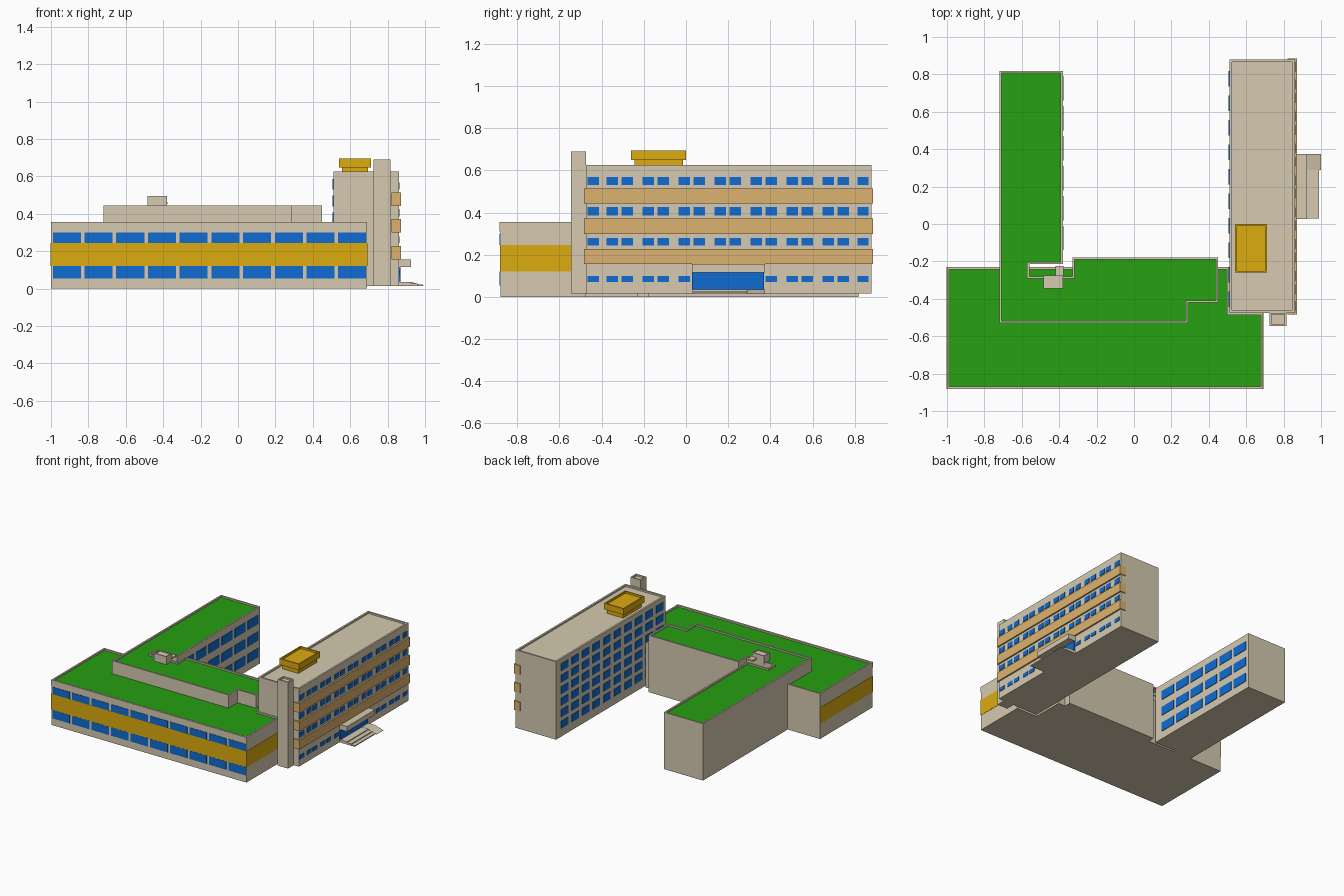
import bpy, bmesh

if "Cube" in bpy.data.objects:
    bpy.data.objects.remove(bpy.data.objects["Cube"])


def material(name, rgb):
    m = bpy.data.materials.new(name)
    m.diffuse_color = (*rgb, 1)
    m.use_nodes = True
    m.node_tree.nodes["Principled BSDF"].inputs["Base Color"].default_value = m.diffuse_color
    return m


TAN = material("tan_wall", (0.67, 0.59, 0.44))
GREEN = material("green_roof", (0.02, 0.35, 0.006))
BLUE = material("blue_glass", (0.005, 0.15, 0.65))
YELLOW = material("yellow_panel", (0.72, 0.41, 0.005))
ORANGE = material("orange_band", (0.72, 0.45, 0.16))


def finish(name, bm, *mats):
    bmesh.ops.recalc_face_normals(bm, faces=bm.faces)
    me = bpy.data.meshes.new(name)
    bm.to_mesh(me)
    bm.free()
    for m in mats:
        me.materials.append(m)
    ob = bpy.data.objects.new(name, me)
    bpy.context.collection.objects.link(ob)
    return ob


def boxes(name, items, mat):
    """Several boxes in one object, each (x0, x1, y0, y1, z0, z1)."""
    bm = bmesh.new()
    for x0, x1, y0, y1, z0, z1 in items:
        vs = bmesh.ops.create_cube(bm, size=1)["verts"]
        for v in vs:
            v.co.x = x1 if v.co.x > 0 else x0
            v.co.y = y1 if v.co.y > 0 else y0
            v.co.z = z1 if v.co.z > 0 else z0
    return finish(name, bm, mat)


def block(name, outline, z0, z1, wall, roof, rim=0.012, sink=0.012):
    """Extruded footprint with a raised parapet around a sunken roof."""
    bm = bmesh.new()
    base = bm.faces.new([bm.verts.new((x, y, z0)) for x, y in outline])
    ext = bmesh.ops.extrude_face_region(bm, geom=[base], use_keep_orig=True)["geom"]
    for v in (g for g in ext if isinstance(g, bmesh.types.BMVert)):
        v.co.z = z1
    top = next(g for g in ext if isinstance(g, bmesh.types.BMFace))
    bmesh.ops.recalc_face_normals(bm, faces=bm.faces)
    bmesh.ops.inset_region(bm, faces=[top], thickness=rim, use_even_offset=True)
    ext = bmesh.ops.extrude_face_region(bm, geom=[top])["geom"]
    for v in (g for g in ext if isinstance(g, bmesh.types.BMVert)):
        v.co.z -= sink
    inner = next(g for g in ext if isinstance(g, bmesh.types.BMFace))
    inner.material_index = 1
    if top.is_valid:
        bm.faces.remove(top)
    return finish(name, bm, wall, roof)


def rect(x0, x1, y0, y1):
    return [(x0, y0), (x1, y0), (x1, y1), (x0, y1)]


# Low front block and its yellow band
block("front_block", [(-1, -.88), (.69, -.88), (.69, -.475), (.51, -.475),
                      (.51, -.23), (-1, -.23)], 0, .355, TAN, GREEN)
boxes("front_yellow_band", [(-1, .69, -.882, -.879, .12, .245),
                            (.689, .692, -.882, -.475, .12, .245),
                            (-1.002, -.999, -.882, -.23, .12, .245)], YELLOW)
boxes("front_cornice", [(-1, .69, -.883, -.878, .31, .355)], TAN)
boxes("front_windows", [(-.99 + i * .1695, -.84 + i * .1695, -.883, -.878, z0, z1)
                        for i in range(10) for z0, z1 in ((.055, .12), (.245, .3))], BLUE)

# Middle block with the rear wing
block("middle_block_and_wing",
      [(-.72, -.53), (.29, -.53), (.29, -.42), (.45, -.42), (.45, -.178), (-.33, -.178),
       (-.33, -.28), (-.56, -.28), (-.56, -.215), (-.38, -.215), (-.38, .818), (-.72, .818)],
      0, .445, TAN, GREEN)
boxes("wing_windows", [(-.382, -.376, -.14 + i * .16, -.01 + i * .16, z, z + .07)
                       for i in range(6) for z in (.06, .19, .32)], BLUE)
block("roof_hut", rect(-.485, -.38, -.345, -.275), .43, .495, TAN, TAN, .008, .006)
boxes("hut_ledge", [(-.42, -.376, -.278, -.225, .452, .464)], TAN)

# Tall tower
block("tower", rect(.51, .86, -.475, .88), .015, .625, TAN, TAN, .014, .012)
boxes("tower_bands", [(.82, .872, -.484, .886, z, z + .072)
                      for z in (.156, .299, .442)], ORANGE)

# Tower east windows in pairs, with single ones at both ends
starts = [-.466, .812] + [-.376 + k * .1706 + d for k in range(7) for d in (0, .071)]
rows = ((.07, .1), (.243, .28), (.386, .425), (.53, .568))
boxes("tower_east_windows", [(.858, .864, y, y + .053, z0, z1)
                             for y in starts for z0, z1 in rows
                             if z0 > .1 or not -.03 < y < .37], BLUE)
boxes("tower_west_windows", [(.506, .512, -.445 + i * .131, -.36 + i * .131,
                              .08 + j * .09, .137 + j * .09)
                             for i in range(10) for j in range(6)], BLUE)

# Shaft on the tower's front end
block("stair_shaft", rect(.725, .815, -.545, -.475), .015, .69, TAN, TAN, .01, .012)

# Yellow penthouse on the tower roof
boxes("penthouse_base", [(.555, .695, -.245, -.015, .61, .65)], YELLOW)
block("penthouse_top", rect(.54, .71, -.26, 0), .648, .695, YELLOW, YELLOW, .01, .015)

# Entrance: glass, canopy, steps and side ramp
boxes("entrance_glass", [(.858, .868, .028, .37, .035, .116)], BLUE)
boxes("entrance_canopy", [(.858, .925, .028, .374, .115, .155)], TAN)
boxes("entrance_steps", [(.858, x, .03, .29, .013, z)
                         for x, z in ((.925, .035), (.96, .028), (.99, .021))], TAN)
bm = bmesh.new()
side = bm.faces.new([bm.verts.new((x, .29, z)) for x, z in
                     ((.858, .013), (1, .013), (.925, .036), (.858, .036))])
ext = bmesh.ops.extrude_face_region(bm, geom=[side], use_keep_orig=True)["geom"]
bmesh.ops.translate(bm, vec=(0, .084, 0),
                    verts=[g for g in ext if isinstance(g, bmesh.types.BMVert)])
finish("entrance_ramp", bm, TAN)
